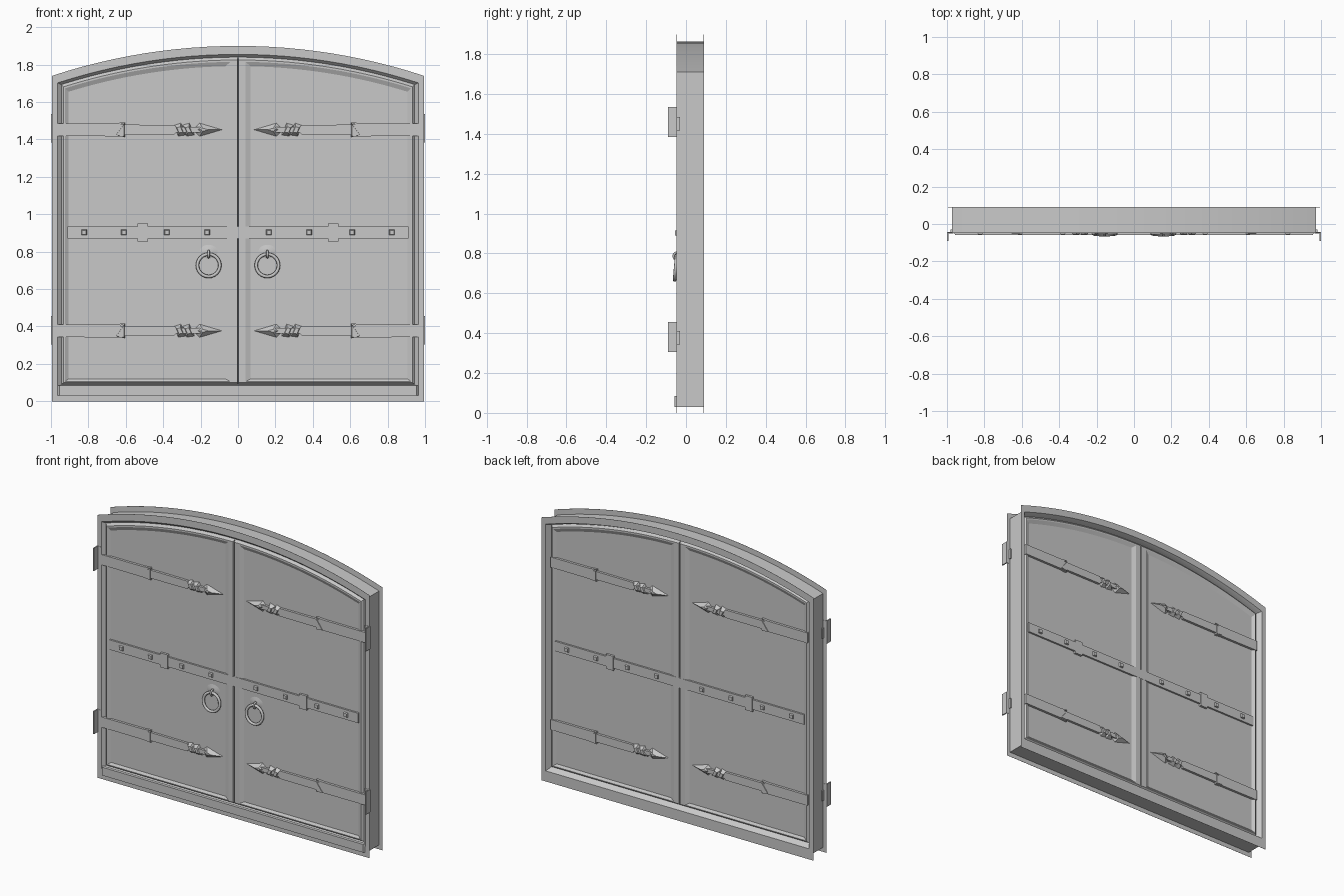
import bpy, bmesh, math

if "Cube" in bpy.data.objects:
    bpy.data.objects.remove(bpy.data.objects["Cube"])

R = 3.174            # arch radius
ZC = 1.9 - R         # arch centre height
N = 24               # arch segments
FLIP = 0.025         # back of the doors mirrors the front: y -> FLIP - y

iron = bpy.data.materials.new("plain grey")
iron.diffuse_color = (0.58, 0.58, 0.58, 1)
iron.use_nodes = True
iron.node_tree.nodes["Principled BSDF"].inputs["Base Color"].default_value = iron.diffuse_color


def arch_z(x, off):
    return ZC + math.sqrt((R - off) ** 2 - x * x)


def panel_loop(x0, x1, z0, off, y):
    """Arched outline from x0 to x1, standing on z0, at depth y."""
    pts = [(x0, y, z0), (x1, y, z0)]
    for i in range(N + 1):
        x = x1 + (x0 - x1) * i / N
        pts.append((x, y, arch_z(x, off)))
    return pts


def loft(name, loops, ring=False, sx=1, back=False, smooth=False):
    """Skin a list of equal loops; cap the ends or close into a ring."""
    bm = bmesh.new()
    rows = [[bm.verts.new((x * sx, FLIP - y if back else y, z)) for x, y, z in lp]
            for lp in loops]
    n = len(rows[0])
    pairs = list(zip(rows, rows[1:])) + ([(rows[-1], rows[0])] if ring else [])
    for a, b in pairs:
        for i in range(n):
            j = (i + 1) % n
            bm.faces.new((a[i], a[j], b[j], b[i]))
    if not ring:
        bm.faces.new(rows[0])
        bm.faces.new(rows[-1])
    bmesh.ops.recalc_face_normals(bm, faces=bm.faces)
    me = bpy.data.meshes.new(name)
    bm.to_mesh(me)
    bm.free()
    ob = bpy.data.objects.new(name, me)
    bpy.context.collection.objects.link(ob)
    me.materials.append(iron)
    if smooth:
        bpy.ops.object.select_all(action='DESELECT')
        ob.select_set(True)
        bpy.context.view_layer.objects.active = ob
        bpy.ops.object.shade_smooth_by_angle(angle=math.radians(30))
    return ob


def plate(name, pts, y0, y1, taper=1.0, **kw):
    """Flat shape in x, z from depth y0 to y1; the y1 end can taper."""
    cx = sum(p[0] for p in pts) / len(pts)
    cz = sum(p[1] for p in pts) / len(pts)
    top = [(cx + (x - cx) * taper, y1, cz + (z - cz) * taper) for x, z in pts]
    return loft(name, [[(x, y0, z) for x, z in pts], top], **kw)


def rect(x0, x1, z0, z1):
    return [(x0, z0), (x1, z0), (x1, z1), (x0, z1)]


# Outer frame: channel section with very thin front and back lips
section = [(.995, 0, 0, -.047), (.995, 0, 0, -.046), (.972, .03, .035, -.045),
           (.972, .03, .035, .087), (.995, 0, 0, .089), (.995, 0, 0, .09),
           (.965, .07, .045, .09), (.945, .09, .06, .06),
           (.945, .09, .06, -.03), (.965, .07, .045, -.047)]
loft("frame", [panel_loop(-h, h, z, o, y) for h, z, o, y in section],
     ring=True, smooth=True)

# Sill strip along the bottom
plate("sill", rect(-.97, .97, .03, .085), -.04, -.058, .985)

for sx in (-1, 1):
    # Door leaf: raised border sloping into a recessed panel on both faces
    half = [(.068, .907, .12, .108, -.033), (.04, .925, .105, .085, -.044),
            (.004, .932, .1, .075, -.044), (.001, .945, .09, .06, -.03)]
    loops = [panel_loop(*h) for h in half]
    loops += [panel_loop(*h[:4], FLIP - h[4]) for h in reversed(half)]
    loft("door_leaf", loops, sx=sx)

    for back in (False, True):
        kw = dict(sx=sx, back=back)
        # Middle rail with studs and a bracket
        plate("middle_rail", rect(.0, .912, .87, .935), -.03, -.045, **kw)
        for x in (.165, .38, .61, .823):
            plate("stud", rect(x - .016, x + .016, .887, .919), -.04, -.055, .7, **kw)
        plate("rail_bracket", rect(.482, .536, .855, .95), -.03, -.048, **kw)

        # Strap hinges: broad tail, thin bar, twist and spear point
        outer = .94 if back else .98
        for zc in (1.452, .377):
            prof = [(outer, .034), (.66, .035), (.605, .04), (.63, .027),
                    (.34, .026), (.33, .014), (.2, .014)]
            pts = [(x, zc + h) for x, h in prof] + [(x, zc - h) for x, h in reversed(prof)]
            plate("hinge_strap", pts, -.03, -.049, **kw)
            plate("strap_collar", [(.605, zc - .04), (.66, zc - .035),
                                   (.605, zc + .04)], -.03, -.053, .8, **kw)
            for x in (.31, .265):
                plate("strap_twist", [(x - .035, zc - .03), (x + .01, zc - .036),
                                      (x + .035, zc + .025), (x - .005, zc + .038)],
                      -.03, -.056, .45, **kw)
            plate("spear_point", [(.083, zc), (.205, zc - .036), (.245, zc),
                                  (.205, zc + .036)], -.032, -.056, .25, **kw)

    # Hinge angle plates on the outer edge of the frame
    for z in (1.385, .305):
        ang = [(.965, -.044), (.965, -.05), (.992, -.05), (.992, -.09),
               (1.0, -.09), (1.0, -.044)]
        loft("hinge_angle", [[(x, y, z) for x, y in ang],
                             [(x, y, z + .15) for x, y in ang]], sx=sx)

    # Pull ring with boss and shackle, front only
    boss = [(.157 + .065 * math.cos(a * math.pi / 12),
             .80 + .05 * math.sin(a * math.pi / 12)) for a in range(24)]
    plate("ring_boss", boss, -.03, -.038, .3, sx=sx)
    for name, loc, big, small, rot in (
            ("pull_ring", (.157 * sx, -.052, .727), .06, .009, (math.radians(85), 0, 0)),
            ("ring_shackle", (.157 * sx, -.045, .787), .017, .006, (0, math.pi / 2, 0))):
        bpy.ops.mesh.primitive_torus_add(location=loc, rotation=rot, major_radius=big,
                                         minor_radius=small, major_segments=24,
                                         minor_segments=8)
        ob = bpy.context.object
        ob.name = name
        ob.data.materials.append(iron)
        bpy.ops.object.shade_smooth()
